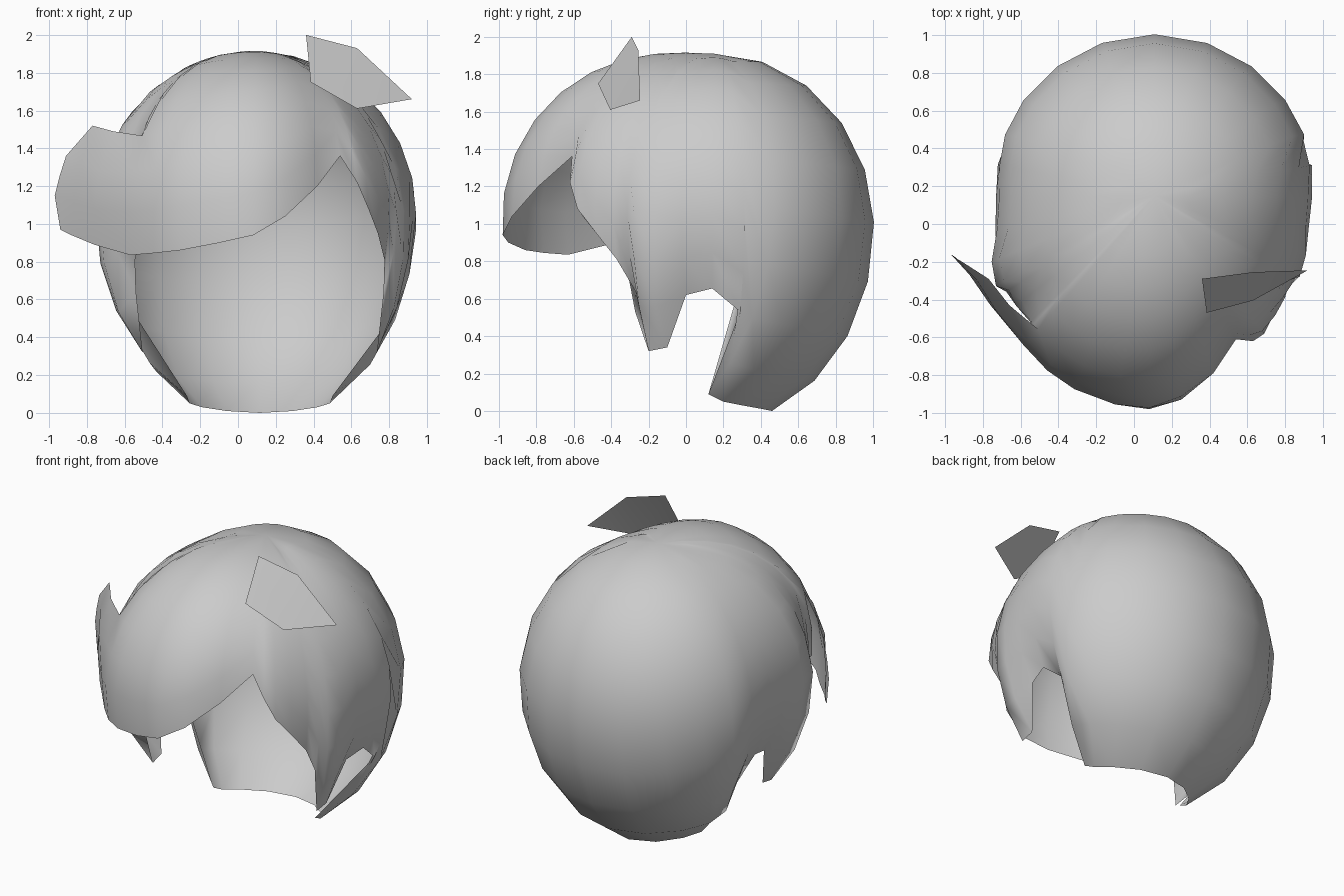
import bpy, bmesh, math
from mathutils import Vector

if "Cube" in bpy.data.objects:
    bpy.data.objects.remove(bpy.data.objects["Cube"])

CX, CY, CZ = 0.108, 0.15, 0.98        # centre of the skull form
RX, RY, UP, DOWN = 0.865, 0.855, 0.93, 1.05
MID = 0.115                           # mirror line of the hem
ROWS, SPLIT = 9, 6

mat = bpy.data.materials.new("hair grey")
mat.diffuse_color = (0.6, 0.6, 0.6, 1)
mat.use_nodes = True
mat.node_tree.nodes["Principled BSDF"].inputs["Base Color"].default_value = mat.diffuse_color


def bulge(az, e):
    """Radius factor: the fringe swells forward, the rest stays round."""
    d = (az + 97 + 180) % 360 - 180
    w = 80 if d > 0 else 95
    if abs(d) >= w:
        return 1
    u = min((90 - e) / 90, 1)
    return 1 + 0.36 * math.cos(math.pi / 2 * d / w) ** 2 * math.sin(math.pi / 2 * u) ** 1.6


def strand(hem, top_az=None):
    """Points from the crown down to one hem point over the skull."""
    x, y, z = (hem[0] - CX) / RX, (hem[1] - CY) / RY, hem[2] - CZ
    z /= UP if z > 0 else DOWN
    s = math.sqrt(x * x + y * y + z * z)
    az = math.degrees(math.atan2(y, x))
    if top_az is None:
        top_az = az
    az = top_az + (az - top_az + 180) % 360 - 180
    low = math.degrees(math.asin(z / s))
    fix = s / bulge(az, low) - 1
    pts = []
    for k in range(ROWS + 1):
        t = k / ROWS
        e = 90 + (low - 90) * t
        a = top_az + (az - top_az) * t ** 5
        r = bulge(a, e) * (1 + fix * t ** 4)
        a, e = math.radians(a), math.radians(e)
        h = math.sin(e) * (UP if e > 0 else DOWN)
        pts.append(Vector((CX + RX * r * math.cos(e) * math.cos(a),
                           CY + RY * r * math.cos(e) * math.sin(a), CZ + r * h)))
    return pts


def mirrored(p):
    return (2 * MID - p[0], p[1], p[2])


def skin(bm, columns):
    """Join neighbouring columns of points with faces."""
    grid = [[bm.verts.new(p) for p in col] for col in columns]
    for a, b in zip(grid, grid[1:]):
        for k in range(len(a) - 1):
            bm.faces.new((a[k], a[k + 1], b[k + 1], b[k]))


def finish(bm, name):
    bmesh.ops.remove_doubles(bm, verts=bm.verts, dist=0.0005)
    me = bpy.data.meshes.new(name)
    bm.to_mesh(me)
    bm.free()
    me.materials.append(mat)
    for p in me.polygons:
        p.use_smooth = True
    ob = bpy.data.objects.new(name, me)
    bpy.context.collection.objects.link(ob)


# hem of the swept fringe, left to right, ending at the parting
fringe = [(-.57, -.63, .835), (-.45, -.76, .845), (-.31, -.86, .86), (-.1, -.95, .9),
          (.08, -.98, .94), (.25, -.93, 1.04), (.42, -.79, 1.2), (.54, -.61, 1.36)]
# temple edge beside the parting (right side only)
temple = [(.63, -.62, 1.22), (.69, -.58, 1.08)]
# sideburn and ear opening
ear = [(.74, -.48, .95), (.775, -.37, .81), (.77, -.27, .64), (.735, -.2, .32),
       (.74, -.1, .34), (.82, 0, .62), (.85, .14, .655), (.83, .29, .53)]
# nape hem with the direction each strand leaves the crown
nape = [((.5, .12, .09), 24), ((.485, .2, .05), 38), ((.42, .3, .03), 55),
        ((.29, .41, .01), 72)]

bm = bmesh.new()
cols = [strand(p) for p in fringe + temple + ear]
cols += [strand(p, a) for p, a in nape]
cols.append(strand((MID, .46, 0), 90))
cols += [strand(mirrored(p), 180 - a) for p, a in reversed(nape)]
cols += [strand(mirrored(p)) for p in reversed(ear)]
cols.append(strand((-.56, -.56, 1.05)))
# left side joins the fringe only down to the split
first = cols[0]
cols.append([first[min(k, SPLIT)] for k in range(ROWS + 1)])
skin(bm, cols)

# fringe tip flicking out past the left temple
flick = [
    [(-.91, -.2, 1.36), (-.945, -.18, 1.25), (-.97, -.16, 1.15), (-.94, -.18, .97)],
    [(-.77, -.29, 1.52), (-.83, -.3, 1.33), (-.87, -.27, 1.12), (-.88, -.25, .94)],
    [(-.66, -.43, 1.49), (-.73, -.46, 1.28), (-.76, -.43, 1.08), (-.76, -.41, .89)],
    first[SPLIT:]]
skin(bm, flick)
bmesh.ops.dissolve_degenerate(bm, dist=0.0005, edges=bm.edges)
finish(bm, "hair_shell")

# loose tuft standing up beside the crown
bm = bmesh.new()
tuft = [(.36, -.29, 2), (.385, -.47, 1.75), (.63, -.405, 1.61),
        (.92, -.245, 1.66), (.63, -.255, 1.93)]
v = [bm.verts.new(p) for p in tuft]
bm.faces.new((v[0], v[1], v[2], v[4]))
bm.faces.new((v[4], v[2], v[3]))
finish(bm, "crown_tuft")
